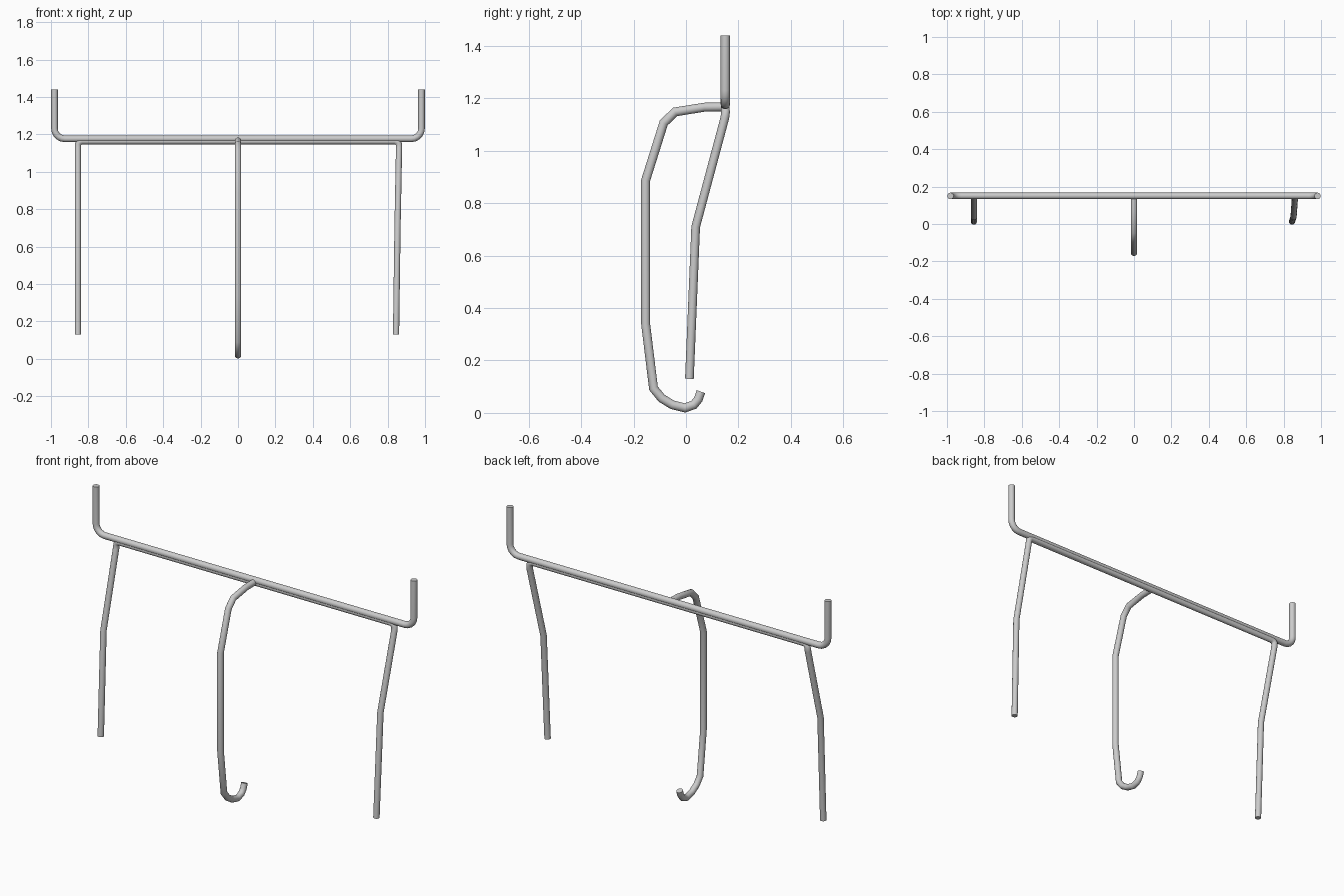
import bpy, bmesh, math
from mathutils import Vector

if "Cube" in bpy.data.objects:
    bpy.data.objects.remove(bpy.data.objects["Cube"])

SIDES = 16


def tube(name, path, radius):
    """Mitred round rod along a list of points, with flat capped ends."""
    pts = [Vector(p) for p in path]
    dirs = [(b - a).normalized() for a, b in zip(pts, pts[1:])]
    bm = bmesh.new()
    u = dirs[0].orthogonal().normalized()
    v = dirs[0].cross(u)
    angles = [2 * math.pi * k / SIDES for k in range(SIDES)]
    ring = [bm.verts.new(pts[0] + radius * (math.cos(a) * u + math.sin(a) * v))
            for a in angles]
    bm.faces.new(ring[::-1])
    for i, d in enumerate(dirs):
        # slide the previous ring along the rod onto the next mitre plane
        n = d if i == len(dirs) - 1 else (d + dirs[i + 1]).normalized()
        nxt = [bm.verts.new(w.co + d * ((pts[i + 1] - w.co).dot(n) / d.dot(n)))
               for w in ring]
        for k in range(SIDES):
            j = (k + 1) % SIDES
            bm.faces.new((ring[k], ring[j], nxt[j], nxt[k]))
        ring = nxt
    bm.faces.new(ring)
    bmesh.ops.recalc_face_normals(bm, faces=bm.faces)
    mesh = bpy.data.meshes.new(name)
    bm.to_mesh(mesh)
    bm.free()
    ob = bpy.data.objects.new(name, mesh)
    bpy.context.collection.objects.link(ob)
    bpy.ops.object.select_all(action='DESELECT')
    ob.select_set(True)
    bpy.context.view_layer.objects.active = ob
    bpy.ops.object.shade_smooth_by_angle(angle=math.radians(40))
    return ob


Y = 0.15

# Top bar with rounded, upturned ends
R = 0.055
end = [(0.981, Y, 1.44)]
for k in range(6):
    a = math.radians(18 * k)
    end.append((0.981 - R + R * math.cos(a), Y, 1.176 + R - R * math.sin(a)))
left_end = [(-x, y, z) for x, y, z in end]
tube("top_bar", left_end + end[::-1], 0.0175)

# Lower rod, running under the bar and bending down into both legs
left_leg = [(-0.856, 0.013, 0.13), (-0.856, 0.037, 0.71), (-0.856, 0.148, 1.125),
            (-0.855, 0.151, 1.147), (-0.849, Y, 1.158), (-0.835, Y, 1.163)]
right_leg = [(0.845, 0.013, 0.13), (0.853, 0.037, 0.71), (0.861, 0.148, 1.125),
             (0.860, 0.151, 1.147), (0.853, Y, 1.158), (0.838, Y, 1.163)]
tube("leg_rod", left_leg + right_leg[::-1], 0.0165)

# Central hook, bent in the side plane
hook = [(0.15, 1.167), (0.07, 1.166), (-0.042, 1.148), (-0.085, 1.106),
        (-0.154, 0.887), (-0.154, 0.34), (-0.124, 0.094), (-0.093, 0.056),
        (-0.052, 0.031), (-0.004, 0.019), (0.03, 0.031), (0.047, 0.052),
        (0.057, 0.081)]
tube("centre_hook", [(0, y, z) for y, z in hook], 0.017)
